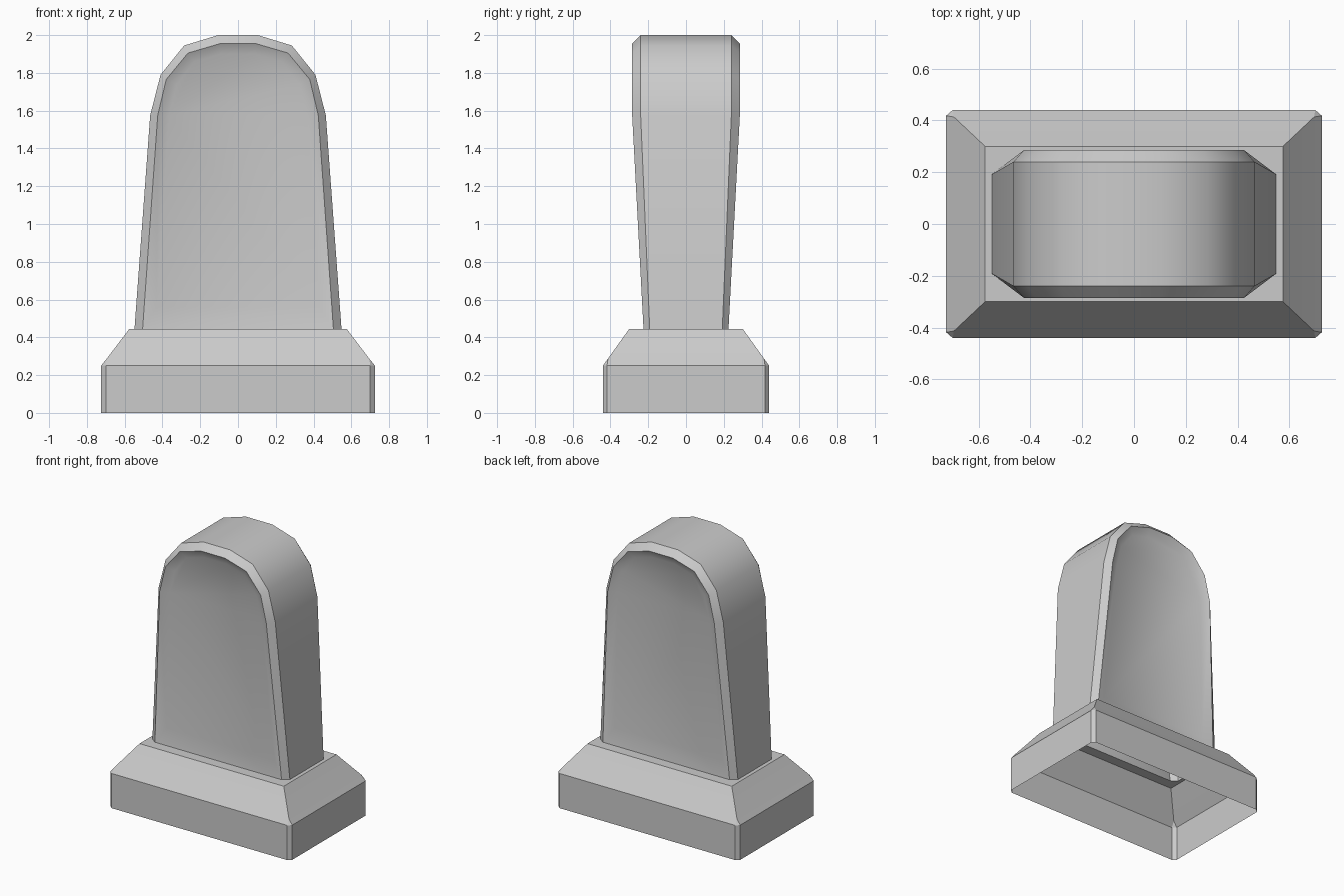
import bpy, bmesh, math

cube = bpy.data.objects.get("Cube")
if cube:
    bpy.data.objects.remove(cube, do_unlink=True)

# Single stone colour
stone = bpy.data.materials.new("grey stone")
stone.use_nodes = True
grey = (0.6, 0.6, 0.6, 1)
stone.diffuse_color = grey
stone.node_tree.nodes["Principled BSDF"].inputs["Base Color"].default_value = grey

DECK = 0.445      # top of the plinth
SHOULDER = 1.575  # slab stops thickening here


def finish(bm, name, angle):
    bmesh.ops.remove_doubles(bm, verts=bm.verts, dist=0.0005)
    bmesh.ops.recalc_face_normals(bm, faces=bm.faces)
    mesh = bpy.data.meshes.new(name)
    bm.to_mesh(mesh)
    bm.free()
    mesh.materials.append(stone)
    obj = bpy.data.objects.new(name, mesh)
    bpy.context.collection.objects.link(obj)
    bpy.ops.object.select_all(action='DESELECT')
    obj.select_set(True)
    bpy.context.view_layer.objects.active = obj
    bpy.ops.object.shade_smooth_by_angle(angle=math.radians(angle))
    return obj


def bridge(bm, a, b, closed=True):
    n = len(a)
    for i in range(n if closed else n - 1):
        j = (i + 1) % n
        bm.faces.new((a[i], a[j], b[j], b[i]))


def chamfered_loop(bm, hx, hy, cx, cy, z):
    """Eight points round a rectangle; a zero chamfer merges to four."""
    quarter = [(hx, hy - cy), (hx - cx, hy)]
    pts = quarter + [(-x, y) for x, y in reversed(quarter)]
    pts += [(-x, -y) for x, y in pts]
    return [bm.verts.new((x, y, z)) for x, y in pts]


# Plinth: open underneath, sloped shoulder, flat rim meeting the slab
bm = bmesh.new()
sections = [
    (0.725, 0.44, 0.025, 0.022, 0),
    (0.725, 0.44, 0.025, 0.022, 0.25),
    (0.695, 0.413, 0, 0, 0.287),
    (0.575, 0.30, 0, 0, DECK),
    (0.548, 0.225, 0.043, 0.033, DECK),
]
loops = [chamfered_loop(bm, *s) for s in sections]
for lower, upper in zip(loops, loops[1:]):
    bridge(bm, lower, upper)
finish(bm, "plinth", 30)


# Slab: arched outline, chamfered rim and a sunken panel on both faces
outer = [(0.548, DECK), (0.465, SHOULDER), (0.41, 1.79), (0.285, 1.945), (0.105, 2.0)]
rim = [(0.505, DECK), (0.425, SHOULDER), (0.38, 1.765), (0.265, 1.905), (0.095, 1.955)]
panel = [(0.43, 0.56), (0.365, SHOULDER), (0.325, 1.74), (0.23, 1.86), (0.09, 1.90)]


def arch(bm, half, side, foot, head):
    """Mirrored outline whose depth grows from foot to head."""
    pts = half + [(-x, z) for x, z in reversed(half)]
    verts = []
    for x, z in pts:
        t = (min(z, SHOULDER) - DECK) / (SHOULDER - DECK)
        verts.append(bm.verts.new((x, side * (foot + (head - foot) * t), z)))
    return verts


bm = bmesh.new()
edges = []
for side in (-1, 1):
    a = arch(bm, outer, side, 0.192, 0.24)
    b = arch(bm, rim, side, 0.225, 0.285)
    c = arch(bm, panel, side, 0.195, 0.255)
    bridge(bm, a, b, closed=False)
    bridge(bm, b, c)
    bm.faces.new((c[0], c[1], c[-2], c[-1]))
    bm.faces.new(c[1:-1])
    edges.append(a)
bridge(bm, edges[0], edges[1], closed=False)
finish(bm, "arched_slab", 35)
